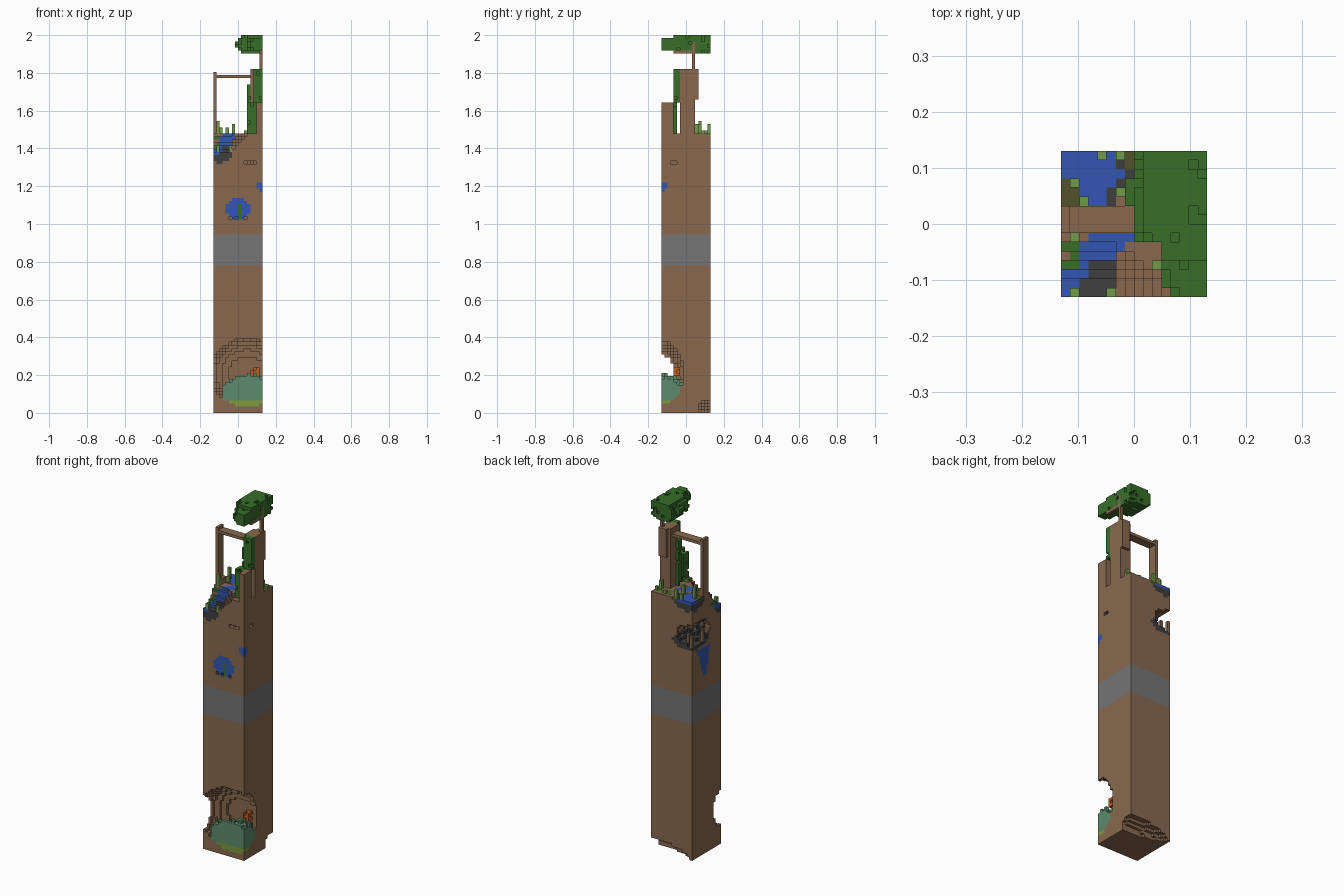
import bpy, bmesh, random
from mathutils import Vector

random.seed(4)
if "Cube" in bpy.data.objects:
    bpy.data.objects.remove(bpy.data.objects["Cube"], do_unlink=True)

LAYERS, SIDE = 123, 16
V = 2 / LAYERS
HALF = SIDE * V / 2
cells = {}            # block index -> part name


def centre(i, j, k):
    return (i + .5) * V - HALF, (j + .5) * V - HALF, (k + .5) * V


GRID = [((i, j, k), centre(i, j, k))
        for i in range(SIDE) for j in range(SIDE) for k in range(LAYERS)]


def fill(part, inside, mode="any", keep=1.0):
    """Set blocks to a part (None digs). Mode limits it to solid or empty blocks."""
    for c, p in GRID:
        if mode != "any" and (c in cells) != (mode == "solid"):
            continue
        if inside(*p) and (keep >= 1 or random.random() < keep):
            if part:
                cells[c] = part
            else:
                cells.pop(c, None)


def box(part, xs, ys, zs, mode="any", keep=1.0):
    fill(part, lambda x, y, z: xs[0] < x < xs[1] and ys[0] < y < ys[1]
         and zs[0] < z < zs[1], mode, keep)


def in_ball(c, r):
    return lambda x, y, z: (((x - c[0]) / r[0]) ** 2 + ((y - c[1]) / r[1]) ** 2
                            + ((z - c[2]) / r[2]) ** 2) < 1


def ball(part, c, r, mode="any", keep=1.0):
    fill(part, in_ball(c, r), mode, keep)


def stalk(part, x, y, height):
    """Plant a column of blocks on the highest ground block below the arch."""
    i, j = int((x + HALF) / V), int((y + HALF) / V)
    top = max(k for k in range(95) if (i, j, k) in cells)
    for k in range(top + 1, top + 1 + height):
        cells[i, j, k] = part


# Ground and cliff, by height
def ground(x, y):
    if x > .1 and y < -.06:
        return 1.64
    if x > .065 and -.035 < y < .048:
        return 1.82
    if y < -.03:
        return min(1.48, 1.385 + max(0, x + .04) + max(0, y + .1) * 1.2)
    return 1.48


fill("soil_column", lambda x, y, z: z < ground(x, y))
box("cliff_ledge", (.08, 1), (.03, .065), (1.66, 1.82))
box("stone_band", (-1, 1), (-1, 1), (.78, .943))

# Lower cave with its mossy mound
cave = ((.05, -.12, .21), (.2, .11, .18))
ball(None, *cave)
mound = in_ball((.07, -.12, .07), (.16, .12, .12))
fill("cave_mound", lambda x, y, z: z > .068 and mound(x, y, z), "empty")
fill("cave_floor_moss", lambda x, y, z: z < .068 and mound(x, y, z)
     and in_ball(*cave)(x, y, z), "empty")
for (i, j, k), part in list(cells.items()):
    if part == "cave_mound" and (i, j, k + 1) not in cells and random.random() < .28:
        cells[i, j, k + 1] = "cave_mound"
box("cave_coral", (.06, .12), (-.07, -.035), (.2, .25), "any", .6)

# Worn underside corner
ball(None, (.13, .13, 0), (.24, .07, .07))

# Springs in the side walls
ball("front_spring", (0, -.13, 1.08), (.065, .04, .064), "solid")
box("spring_weed", (0, .016), (-.13, -.114), (1.03, 1.11), "solid")
for x in (-.045, -.012, .03):
    box(None, (x, x + .02), (-.13, -.114), (1.03, 1.046))
ball("corner_spring", (.125, -.125, 1.2), (.025, .025, .025), "solid")
box(None, (.03, .1), (-.13, -.1), (1.32, 1.338), "any", .7)
box(None, (.1, .13), (-.075, -.045), (1.32, 1.338))

# Upper cave on the back corner, with a fall below its mouth
ball("upper_cave_gravel", (-.13, .09, 1.24), (.13, .11, .045), "solid")
ball(None, (-.13, .08, 1.285), (.115, .11, .065))
ball("upper_cave_gravel", (-.07, .03, 1.3), (.07, .07, .07), "solid", .4)
for px, py in ((-.122, .122), (-.09, .1), (-.122, .03)):
    box("cave_pillars", (px - .01, px + .01), (py - .01, py + .01), (1.22, 1.29))
fill("side_fall", lambda x, y, z: x < -.1 and 1.03 < z < 1.19
     and -.03 + (1.19 - z) * .2 < y < .085 - (1.19 - z) * .35, "solid")

# Back pond and front basin
ball("pond_gravel", (-.1, .1, 1.48), (.1, .09, .06), "solid")
ball("back_pond", (-.09, .1, 1.48), (.075, .08, .022), "solid")
ball("basin_gravel", (-.09, -.13, 1.385), (.066, .07, .062), "solid")


def stream(x, y, z):
    return y < .03 and abs(x + .02 - .9 * y) < .04 and z > max(1.37, ground(x, y) - .07)


fill("stream", stream, "solid")
box("basin_gravel", (-.09, -.045), (-.13, -.1), (1.36, 1.4), "solid")
box("basin_gravel", (-.075, -.035), (-.1, -.065), (1.36, 1.45), "solid")

# Turf patches on the ground
TURF = (1.46, 1.49)
box("dry_turf", (-.13, -.1), (.02, .085), TURF, "solid")
box("dry_turf", (-.03, 0), (.1, .13), TURF, "solid")
box("dry_turf", (0, .035), (-.04, .0), TURF, "solid")
box("green_turf", (-.13, -.1), (-.075, -.035), (1.4, 1.49), "solid", .7)
box("green_turf", (.0, .13), (.06, .13), TURF, "solid", .3)
box("pond_gravel", (-.05, .03), (.05, .11), TURF, "solid", .4)

# Wooden arch from ground to cliff
ARCH_Y = (-.015, .033)
box("arch_post", (-.13, -.113), ARCH_Y, (1.48, 1.81))
for zs in ((1.48, 1.51), (1.765, 1.79)):
    box("arch_post", (-.13, -.097), ARCH_Y, zs)
box("arch_beam", (-.13, .07), ARCH_Y, (1.77, 1.79))

# Hanging leaves on the cliff
box("cliff_leaves", (.048, .1), (-.09, -.05), (1.45, 1.65), "empty", .95)
box("cliff_leaves", (.08, .13), (-.068, -.033), (1.64, 1.82), "empty", .95)
box("cliff_leaves", (.048, .066), (-.035, 0), (1.47, 1.74), "empty", .9)

# Tree
box("tree_trunk", (.112, .13), (.03, .05), (1.82, 1.96))
box("tree_branch", (.112, .13), (-.06, .05), (1.905, 1.92))
crown = in_ball((.13, .06, 1.95), (.14, .21, .075))
fill("tree_crown", lambda x, y, z: crown(x, y, z) and (z > 1.9 if y > 0 else z > 1.92)
     and (y > -.07 or z < 1.985) and (y > -.04 or x > .05), "empty", .87)

# Reeds and grass
for x, y, h in ((-.105, .075, 4), (-.09, .04, 2), (-.025, .122, 3), (-.04, -.12, 2),
                (-.105, -.122, 2), (.04, -.08, 1), (-.105, -.03, 4), (-.03, .06, 3),
                (.1, .07, 3), (.12, .09, 1), (-.06, .122, 2), (.05, .1, 1)):
    stalk("reeds", x, y, h)


# Colours
def material(name, rgb):
    lin = [((c / 255 + .055) / 1.055) ** 2.4 for c in rgb] + [1]
    m = bpy.data.materials.new(name)
    m.use_nodes = True
    m.diffuse_color = lin
    bsdf = m.node_tree.nodes["Principled BSDF"]
    bsdf.inputs["Base Color"].default_value = lin
    bsdf.inputs["Roughness"].default_value = .9
    return m


soil = material("earth brown", (137, 105, 79))
stone = material("stone grey", (117, 117, 117))
gravel = material("dark gravel", (62, 62, 64))
water = material("water blue", (52, 86, 178))
leaf = material("leaf green", (56, 110, 42))
reed = material("reed green", (112, 155, 75))
teal = material("moss teal", (92, 140, 108))
lime = material("lime moss", (124, 155, 58))
coral = material("coral orange", (192, 92, 36))
olive = material("olive turf", (80, 82, 42))
COLOUR = {"stone_band": stone, "cave_mound": teal, "cave_floor_moss": lime,
          "cave_coral": coral, "front_spring": water, "corner_spring": water,
          "spring_weed": leaf, "upper_cave_gravel": gravel, "side_fall": water,
          "pond_gravel": gravel, "back_pond": water, "basin_gravel": gravel,
          "stream": water, "dry_turf": olive, "green_turf": leaf,
          "cliff_leaves": leaf, "tree_crown": leaf, "reeds": reed}

# Outer block faces of each part become one object
SIDES = [Vector(d) for d in ((1, 0, 0), (-1, 0, 0), (0, 1, 0),
                             (0, -1, 0), (0, 0, 1), (0, 0, -1))]
for part in sorted(set(cells.values())):
    bm = bmesh.new()
    for c, owner in cells.items():
        if owner != part:
            continue
        mid = Vector(centre(*c))
        for n in SIDES:
            if tuple(int(a + b) for a, b in zip(c, n)) in cells:
                continue
            u = Vector((n.y, n.z, n.x))
            w = n.cross(u)
            bm.faces.new([bm.verts.new(mid + (n + a * u + b * w) * V / 2)
                          for a, b in ((-1, -1), (1, -1), (1, 1), (-1, 1))])
    bmesh.ops.remove_doubles(bm, verts=bm.verts[:], dist=V / 50)
    mesh = bpy.data.meshes.new(part)
    bm.to_mesh(mesh)
    bm.free()
    mesh.materials.append(COLOUR.get(part, soil))
    bpy.context.collection.objects.link(bpy.data.objects.new(part, mesh))
